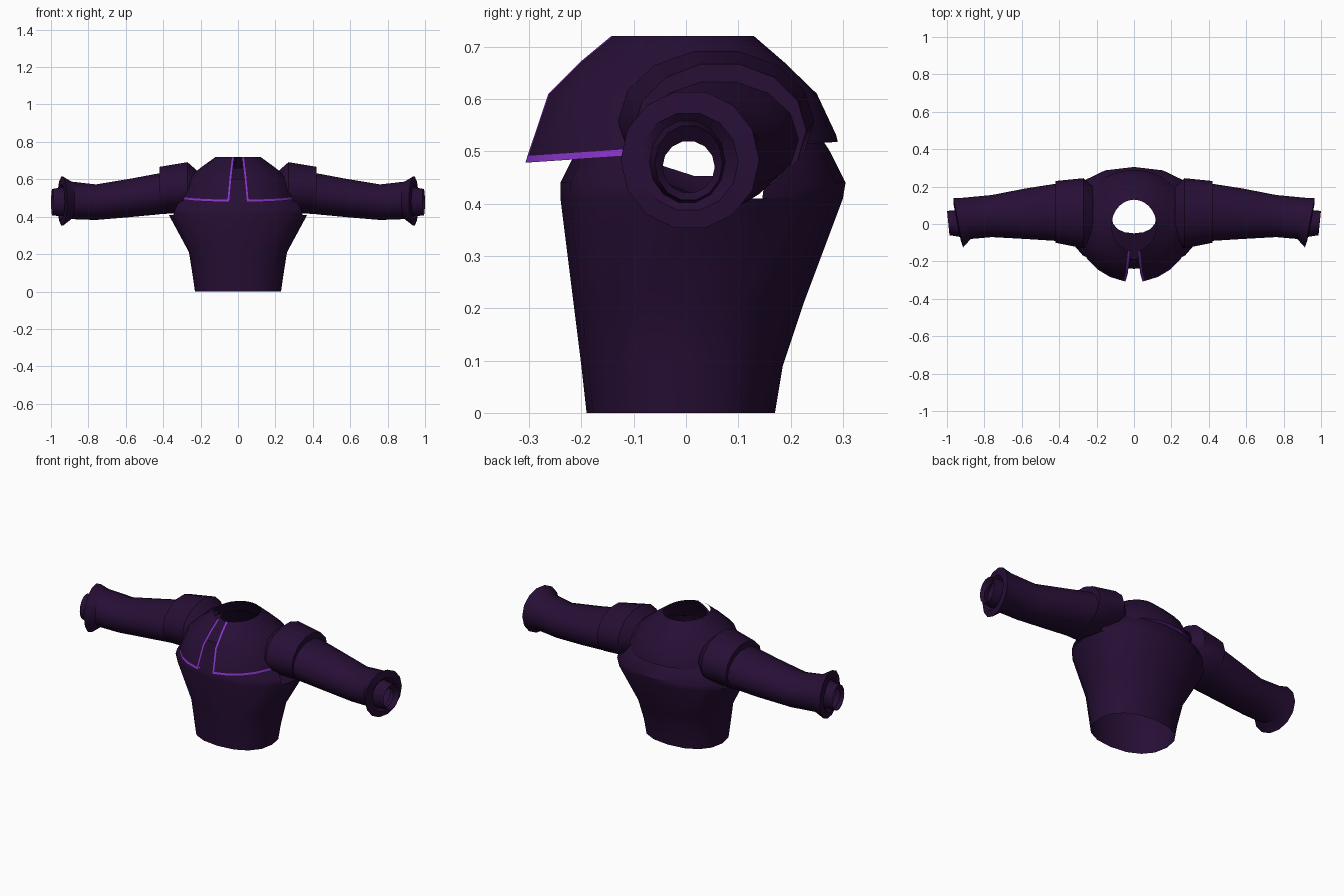
import bpy, bmesh
from math import sin, cos, pi, asin, copysign

cube = bpy.data.objects.get("Cube")
if cube:
    bpy.data.objects.remove(cube, do_unlink=True)


def make_material(name, rgb):
    mat = bpy.data.materials.new(name)
    mat.use_nodes = True
    mat.diffuse_color = (*rgb, 1)
    bsdf = mat.node_tree.nodes["Principled BSDF"]
    bsdf.inputs["Base Color"].default_value = (*rgb, 1)
    bsdf.inputs["Roughness"].default_value = 0.8
    return mat


CLOTH = make_material("dark purple cloth", (0.02, 0.0045, 0.036))
TRIM = make_material("bright purple trim", (0.24, 0.035, 0.56))


def loft(name, rings, closed=True, is_trim=None, is_hole=None):
    """Skin a list of point rings; mark trim faces and cut openings by rule."""
    bm = bmesh.new()
    rows = [[bm.verts.new(p) for p in ring] for ring in rings]
    count = len(rows[0])
    for i in range(len(rows) - 1):
        for j in range(count if closed else count - 1):
            k = (j + 1) % count
            face = bm.faces.new((rows[i][j], rows[i][k], rows[i + 1][k], rows[i + 1][j]))
            if is_trim and is_trim(i, j, face.calc_center_median()):
                face.material_index = 1
    if is_hole:
        cut = [f for f in bm.faces if is_hole(f.calc_center_median())]
        bmesh.ops.delete(bm, geom=cut, context="FACES")
    bmesh.ops.recalc_face_normals(bm, faces=bm.faces)
    mesh = bpy.data.meshes.new(name)
    bm.to_mesh(mesh)
    bm.free()
    mesh.materials.append(CLOTH)
    mesh.materials.append(TRIM)
    obj = bpy.data.objects.new(name, mesh)
    bpy.context.collection.objects.link(obj)
    bpy.ops.object.select_all(action="DESELECT")
    obj.select_set(True)
    bpy.context.view_layer.objects.active = obj
    bpy.ops.object.shade_smooth_by_angle(angle=0.6)
    return obj


def power(v, e):
    return copysign(abs(v) ** e, v)


# Torso: open shell, rows of (half width, front y, back y, z)
torso_rows = [
    (0.23, -0.19, 0.17, 0.0), (0.243, -0.20, 0.185, 0.09),
    (0.262, -0.215, 0.225, 0.21), (0.37, -0.24, 0.30, 0.41),
    (0.36, -0.24, 0.305, 0.44), (0.33, -0.21, 0.275, 0.50),
    (0.24, -0.19, 0.21, 0.60), (0.12, -0.05, 0.13, 0.66),
]
torso = []
for rx, front, back, z in torso_rows:
    angles = [2 * pi * j / 16 for j in range(16)]
    torso.append([(rx * power(sin(a), 0.88),
                   (front + back) / 2 - (back - front) / 2 * power(cos(a), 0.88), z)
                  for a in angles])
loft("torso", torso,
     is_hole=lambda c: abs(c.x) > 0.22 and 0.41 < c.z < 0.6 and abs(c.y - 0.03) < 0.11)

# Mantle: split at the front, rows of (half width, front y, back y, z, tilt, slit half gap)
mantle_rows = [
    (0.12, -0.145, 0.13, 0.72, 0, 0.02), (0.19, -0.205, 0.188, 0.67, 0, 0.026),
    (0.265, -0.265, 0.25, 0.61, 0, 0.033), (0.307, -0.306, 0.287, 0.511, 0.02, 0.044),
    (0.31, -0.31, 0.29, 0.498, 0.02, 0.045), (0.28, -0.28, 0.26, 0.502, 0.02, 0.045),
]
mantle = []
STEPS = 24
for rx, front, back, z, tilt, gap in mantle_rows:
    edge = asin(gap / rx)
    start = edge + 0.012 / rx
    angles = [edge] + [start + (2 * pi - 2 * start) * j / STEPS for j in range(STEPS + 1)]
    angles.append(2 * pi - edge)
    mantle.append([(rx * sin(a), (front + back) / 2 - (back - front) / 2 * cos(a),
                    z - tilt * cos(a)) for a in angles])


def mantle_trim(i, j, c):
    slit = j in (0, STEPS + 1)
    hem = i == 3 and c.y < 0
    return slit or hem or i == 4


loft("shoulder_mantle", mantle, closed=False, is_trim=mantle_trim,
     is_hole=lambda c: abs(c.x) > 0.22 and abs(c.y - 0.04) < 0.1 and c.z < 0.6)

# Sleeves: shoulder cap, forearm, flared cuff and hollow inner cuff
# rows of (x, front y, back y, bottom z, top z, slant)
sleeve_rows = [
    (0.22, -0.10, 0.20, 0.45, 0.65, 0), (0.27, -0.13, 0.245, 0.42, 0.695, 0),
    (0.42, -0.10, 0.23, 0.41, 0.67, 0), (0.42, -0.09, 0.215, 0.41, 0.635, 0),
    (0.58, -0.08, 0.19, 0.395, 0.605, 0), (0.76, -0.07, 0.155, 0.38, 0.575, 0),
    (0.895, -0.08, 0.14, 0.385, 0.59, 0.2), (0.94, -0.125, 0.14, 0.35, 0.617, 0.2),
    (0.945, -0.09, 0.10, 0.385, 0.575, 0.2), (0.93, -0.07, 0.075, 0.40, 0.56, 0.1),
    (0.993, -0.06, 0.07, 0.405, 0.55, 0.1), (0.97, -0.045, 0.055, 0.42, 0.52, 0),
]
SIDES = 14
for side, sign in (("left", 1), ("right", -1)):
    sleeve = []
    for x, front, back, low, high, slant in sleeve_rows:
        ring = []
        for j in range(SIDES):
            a = 2 * pi * j / SIDES
            dy = (back - front) / 2 * cos(a)
            ring.append((sign * (x + slant * dy), (front + back) / 2 + dy,
                         (low + high) / 2 + (high - low) / 2 * sin(a)))
        sleeve.append(ring)
    loft(side + "_sleeve", sleeve)
